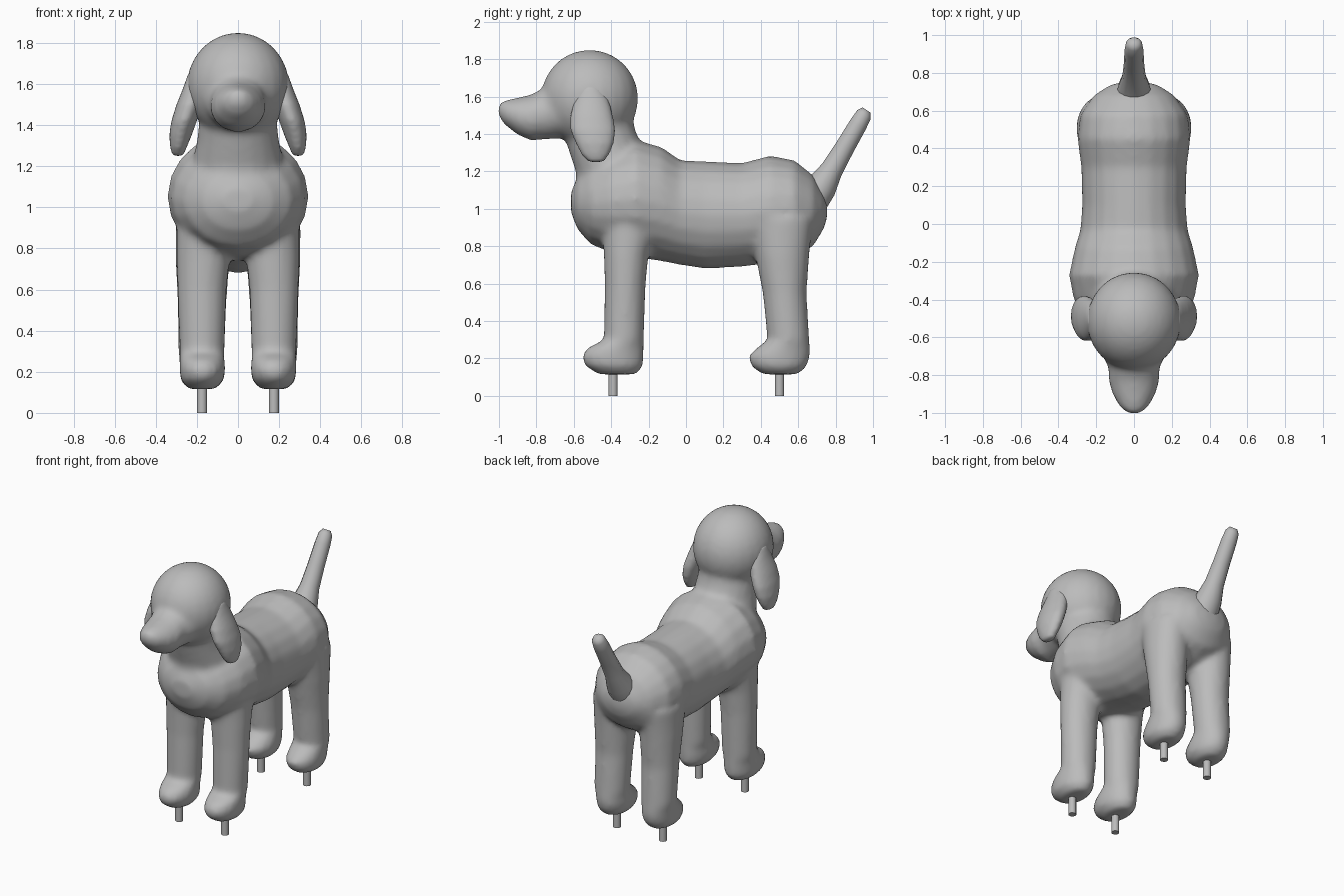
import bpy, bmesh, math
from mathutils import Vector, Matrix

cube = bpy.data.objects.get("Cube")
if cube:
    bpy.data.objects.remove(cube, do_unlink=True)

grey = bpy.data.materials.new("plain_grey")
grey.use_nodes = True
colour = (0.5, 0.5, 0.5, 1)
grey.diffuse_color = colour
grey.node_tree.nodes["Principled BSDF"].inputs["Base Color"].default_value = colour


def loft(bm, rings, sides=20):
    """Skin rings given as (centre, first half axis, second half axis)."""
    loops = []
    for c, u, v in rings:
        angles = [2 * math.pi * i / sides for i in range(sides)]
        loops.append([bm.verts.new(Vector(c) + Vector(u) * math.cos(a) + Vector(v) * math.sin(a))
                      for a in angles])
    for a, b in zip(loops, loops[1:]):
        for i in range(sides):
            j = (i + 1) % sides
            bm.faces.new((a[i], a[j], b[j], b[i]))
    bm.faces.new(loops[0])
    bm.faces.new(loops[-1])


def loft_y(bm, rows):
    """Rows of y, top z, bottom z, half width."""
    loft(bm, [((0, y, (t + b) / 2), (w, 0, 0), (0, 0, (t - b) / 2)) for y, t, b, w in rows])


def loft_z(bm, rows, x=0):
    """Rows of z, front y, back y, inner x, outer x."""
    side = -1 if x < 0 else 1
    loft(bm, [((side * (i + o) / 2, (f + k) / 2, z), ((o - i) / 2, 0, 0), (0, (k - f) / 2, 0))
              for z, f, k, i, o in rows])


def finish(bm, name, angle=60):
    bmesh.ops.recalc_face_normals(bm, faces=bm.faces)
    mesh = bpy.data.meshes.new(name)
    bm.to_mesh(mesh)
    bm.free()
    mesh.materials.append(grey)
    obj = bpy.data.objects.new(name, mesh)
    bpy.context.collection.objects.link(obj)
    bpy.ops.object.select_all(action="DESELECT")
    obj.select_set(True)
    bpy.context.view_layer.objects.active = obj
    bpy.ops.object.shade_smooth_by_angle(angle=math.radians(angle))
    return obj


def blend(obj, voxel, rounds):
    remesh = obj.modifiers.new("merge_parts", "REMESH")
    remesh.mode = "VOXEL"
    remesh.voxel_size = voxel
    remesh.use_smooth_shade = True
    soften = obj.modifiers.new("soften_joins", "SMOOTH")
    soften.factor = 0.5
    soften.iterations = rounds


# Torso: chest, waist and rump
body = bmesh.new()
loft_y(body, [(-.615, 1.09, .98, .07), (-.58, 1.17, .89, .17), (-.51, 1.25, .81, .26),
              (-.4, 1.32, .765, .32), (-.27, 1.37, .74, .345), (-.13, 1.33, .72, .315),
              (-.03, 1.26, .7, .285), (.1, 1.255, .68, .275), (.3, 1.245, .69, .28),
              (.45, 1.285, .71, .3), (.58, 1.26, .74, .285), (.68, 1.18, .8, .215),
              (.735, 1.09, .89, .13), (.755, 1.03, .95, .05)])

# Neck
loft_z(body, [(1.08, -.58, -.12, -.25, .25), (1.2, -.59, -.15, -.23, .23),
              (1.32, -.63, -.23, -.2, .2), (1.42, -.66, -.27, -.19, .19),
              (1.55, -.68, -.3, -.18, .18)])

# Head
bmesh.ops.create_uvsphere(body, u_segments=24, v_segments=16, radius=1,
                          matrix=Matrix.Translation((0, -.515, 1.59)) @ Matrix.Diagonal((.25, .26, .26, 1)))

# Muzzle
loft_y(body, [(-1.005, 1.56, 1.5, .03), (-.97, 1.58, 1.45, .075), (-.9, 1.595, 1.395, .115),
              (-.83, 1.61, 1.365, .135), (-.76, 1.645, 1.37, .135), (-.69, 1.69, 1.375, .17),
              (-.6, 1.7, 1.38, .18)])

# Legs with paws
for side in (-1, 1):
    loft_z(body, [(.115, -.47, -.26, .11, .24), (.16, -.54, -.23, .07, .28),
                  (.21, -.56, -.225, .06, .285), (.255, -.53, -.225, .065, .285),
                  (.3, -.44, -.225, .065, .285), (.6, -.435, -.215, .055, .295),
                  (.75, -.44, -.2, .04, .3), (.95, -.45, -.15, .05, .3)], side)
    loft_z(body, [(.115, .41, .6, .11, .24), (.155, .35, .645, .07, .28),
                  (.21, .33, .665, .06, .285), (.25, .37, .665, .065, .285),
                  (.3, .435, .66, .065, .29), (.55, .41, .645, .055, .295),
                  (.75, .37, .66, .04, .305), (.95, .33, .68, .05, .305)], side)
dog = finish(body, "dog_body")
blend(dog, .018, 8)

# Floppy ears
for side, name in ((1, "left_ear"), (-1, "right_ear")):
    ear = bmesh.new()
    loft_z(ear, [(1.25, -.52, -.44, .265, .32), (1.29, -.56, -.41, .25, .33),
                 (1.35, -.59, -.385, .225, .335), (1.42, -.62, -.375, .2, .325),
                 (1.5, -.62, -.39, .17, .3), (1.58, -.6, -.41, .15, .268),
                 (1.66, -.57, -.45, .14, .24)], side)
    blend(finish(ear, name), .015, 4)

# Tail
tail = bmesh.new()
across = Vector((0, -.83, .55))
path = [(.66, 1.04, .1), (.725, 1.12, .085), (.78, 1.21, .062), (.85, 1.33, .054),
        (.92, 1.45, .05), (.952, 1.505, .044), (.966, 1.528, .026)]
loft(tail, [((0, y, z), (r, 0, 0), across * r) for y, z, r in path], 14)
finish(tail, "tail")

# Mounting pegs under the paws
for y, end in ((-.39, "front"), (.5, "rear")):
    for side, hand in ((1, "left"), (-1, "right")):
        peg = bmesh.new()
        bmesh.ops.create_cone(peg, cap_ends=True, segments=12, radius1=.025, radius2=.025, depth=.2,
                              matrix=Matrix.Translation((side * .175, y, .1)))
        finish(peg, f"{end}_{hand}_peg", 40)
